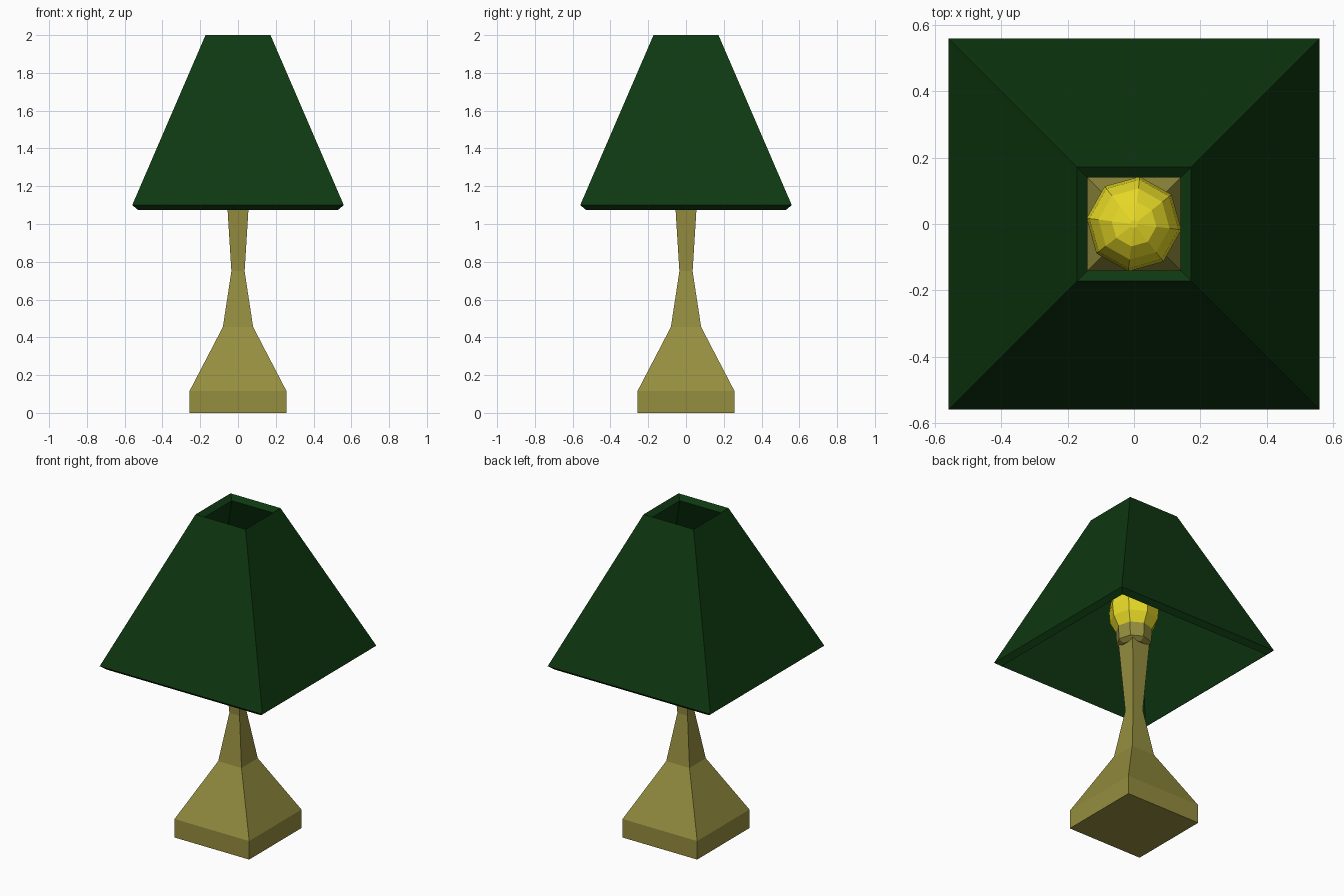
import bpy, bmesh, math

if "Cube" in bpy.data.objects:
    bpy.data.objects.remove(bpy.data.objects["Cube"])


def material(name, rgb):
    m = bpy.data.materials.new(name)
    m.diffuse_color = (*rgb, 1)
    m.use_nodes = True
    m.node_tree.nodes["Principled BSDF"].inputs["Base Color"].default_value = m.diffuse_color
    return m


brass = material("olive brass", (0.30, 0.27, 0.05))
green = material("dark green", (0.0045, 0.04, 0.0055))
yellow = material("bulb yellow", (0.80, 0.70, 0.02))


def loft(name, profile, sides, start, mat, closed=False):
    """Stack polygon rings from (radius, z) pairs; closed joins the last ring to the first."""
    bm = bmesh.new()
    rings = []
    for r, z in profile:
        rings.append([bm.verts.new((r * math.cos(start + 2 * math.pi * i / sides),
                                    r * math.sin(start + 2 * math.pi * i / sides), z))
                      for i in range(sides)])
    pairs = list(zip(rings, rings[1:]))
    if closed:
        pairs.append((rings[-1], rings[0]))
    for a, b in pairs:
        for i in range(sides):
            j = (i + 1) % sides
            bm.faces.new((a[i], a[j], b[j], b[i]))
    if not closed:
        bm.faces.new(rings[0][::-1])
        bm.faces.new(rings[-1])
    bmesh.ops.recalc_face_normals(bm, faces=bm.faces[:])
    mesh = bpy.data.meshes.new(name)
    bm.to_mesh(mesh)
    bm.free()
    mesh.materials.append(mat)
    obj = bpy.data.objects.new(name, mesh)
    bpy.context.collection.objects.link(obj)
    return obj


def square(profile):
    """Turn half widths into corner radii."""
    return [(h * math.sqrt(2), z) for h, z in profile]


Q = math.pi / 4
TILT = math.radians(-7)

# Square foot tapering into the flared stem
loft("stand", square([(0.257, 0), (0.257, 0.115), (0.08, 0.455),
                      (0.035, 0.75), (0.063, 1.2)]), 4, Q, brass)

# Eight-sided socket on top of the stem
loft("socket", [(0.07, 1.165), (0.10, 1.185), (0.105, 1.27)], 8, TILT, brass)

# Faceted bulb
loft("bulb", [(0.105, 1.27), (0.137, 1.33), (0.144, 1.40), (0.135, 1.46),
              (0.108, 1.51), (0.068, 1.545), (0.012, 1.56)], 8, TILT, yellow)

# Thick-walled square shade, open at both ends
loft("shade", square([(0.56, 1.10), (0.172, 2.0), (0.14, 1.975), (0.53, 1.075)]),
     4, Q, green, closed=True)
